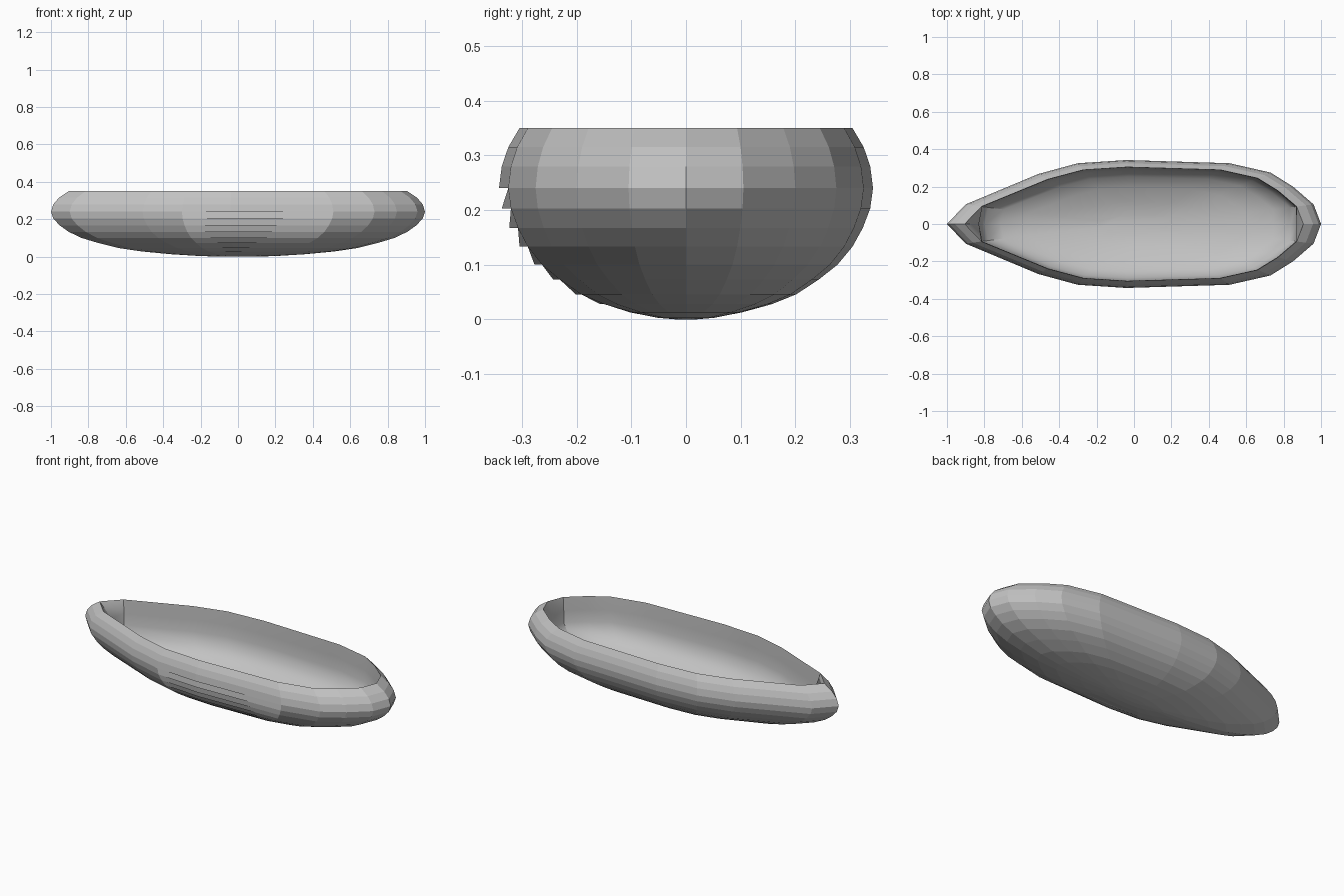
import bpy
import bmesh

cube = bpy.data.objects.get("Cube")
if cube:
    bpy.data.objects.remove(cube, do_unlink=True)

grey = bpy.data.materials.new("plain grey")
grey.use_nodes = True
grey.diffuse_color = (0.54, 0.54, 0.54, 1)
grey.node_tree.nodes["Principled BSDF"].inputs["Base Color"].default_value = (0.54, 0.54, 0.54, 1)

# Half of the widest plan outline, from stern to bow
HALF = [(1, 0), (0.96, 0.105), (0.85, 0.2), (0.73, 0.275), (0.51, 0.325), (-0.04, 0.342),
        (-0.3, 0.325), (-0.51, 0.268), (-0.9, 0.105), (-1, 0)]
OUTLINE = HALF + [(x, -y) for x, y in HALF[-2:0:-1]]
MID = next(i for i, (x, y) in enumerate(OUTLINE) if y == -0.342)

# Height and outline scale of each level
HULL = [(0, 0.05), (0.003, 0.15), (0.013, 0.3), (0.028, 0.46), (0.046, 0.59), (0.073, 0.71),
        (0.1, 0.81), (0.133, 0.89), (0.167, 0.945), (0.203, 0.985), (0.24, 1),
        (0.28, 0.985), (0.315, 0.95), (0.35, 0.89)]
LINER = [(0.012, 0.15), (0.031, 0.35), (0.06, 0.57), (0.095, 0.74), (0.14, 0.845),
         (0.2, 0.885), (0.27, 0.885), (0.35, 0.89)]


def ring(bm, level, recessed=False, blunt=False):
    """One horizontal loop; recessed straightens the front, blunt squares the ends."""
    z, s = level
    sx = s ** 0.85
    verts = []
    for i, (x, y) in enumerate(OUTLINE):
        if recessed and i == MID:
            y = -0.325
        if blunt:
            x = max(-0.92, min(0.965, x))
        verts.append(bm.verts.new((x * sx, y * s, z)))
    return verts


def loft(name, levels, is_liner):
    bm = bmesh.new()
    n = len(OUTLINE)
    for low, high in zip(levels, levels[1:]):
        # Strakes on the front lap over each other up to the widest level
        lap = not is_liner and 0.02 < high[0] <= 0.24
        a = ring(bm, low, blunt=is_liner)
        b = ring(bm, high, lap, is_liner and high != levels[-1])
        for i in range(n):
            j = (i + 1) % n
            bm.faces.new((a[i], a[j], b[j], b[i]))
        if lap:
            x, y = OUTLINE[MID]
            tip = bm.verts.new((x * high[1] ** 0.85, y * high[1], high[0]))
            bm.faces.new((b[MID - 1], b[MID], tip))
            bm.faces.new((b[MID], b[MID + 1], tip))
        if low == levels[0]:
            bm.faces.new(a[::-1])
    bmesh.ops.remove_doubles(bm, verts=bm.verts[:], dist=0.0002)
    if is_liner:
        bmesh.ops.reverse_faces(bm, faces=bm.faces[:])
    mesh = bpy.data.meshes.new(name)
    bm.to_mesh(mesh)
    bm.free()
    mesh.materials.append(grey)
    obj = bpy.data.objects.new(name, mesh)
    bpy.context.collection.objects.link(obj)
    return obj


# Outer faceted hull
loft("hull", HULL, False)

# Inner lining with blunt ends and a softly shaded floor
liner = loft("inner_lining", LINER, True)
bpy.ops.object.select_all(action="DESELECT")
liner.select_set(True)
bpy.context.view_layer.objects.active = liner
bpy.ops.object.shade_smooth_by_angle(angle=0.6)
